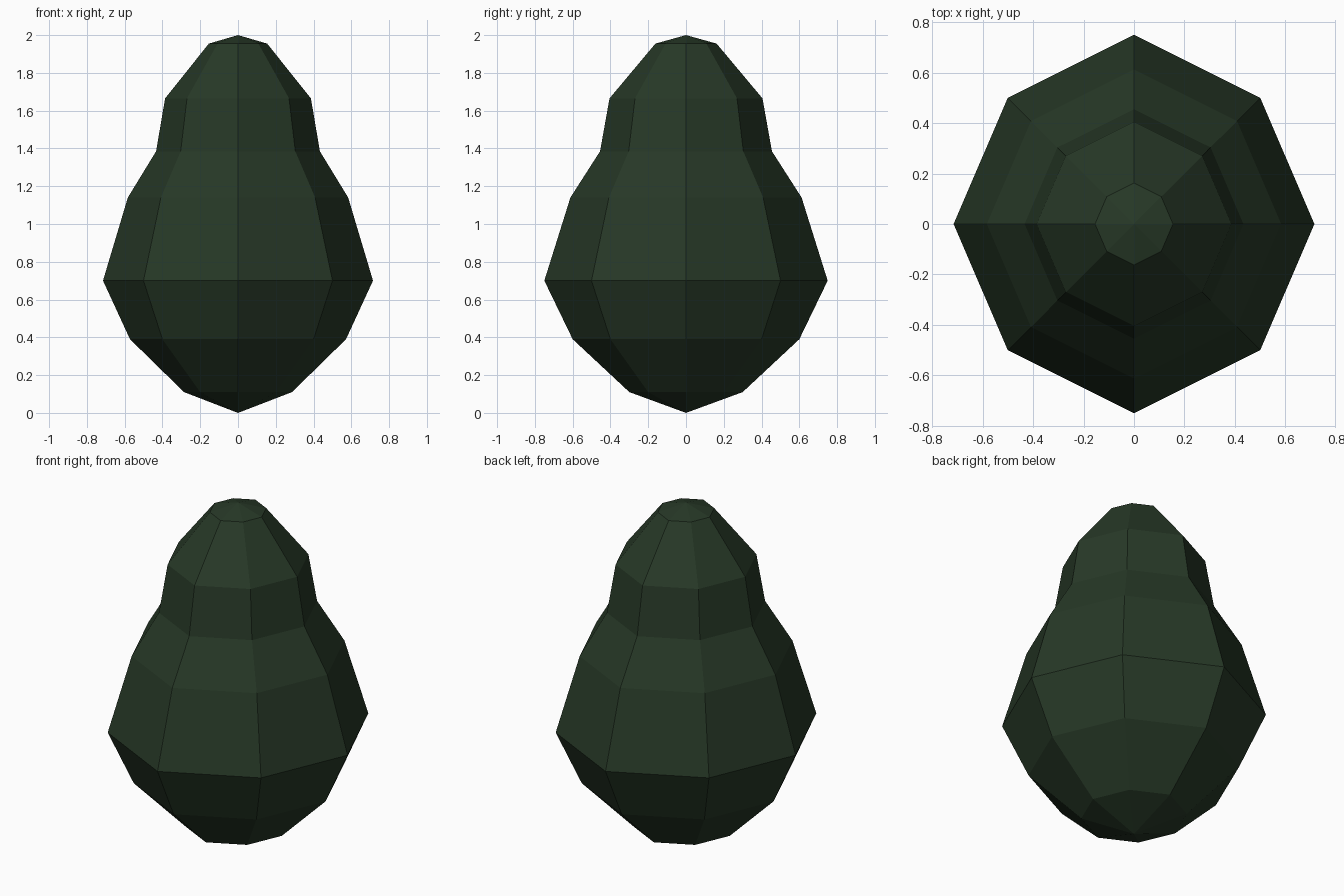
import bpy, bmesh, math

if "Cube" in bpy.data.objects:
    bpy.data.objects.remove(bpy.data.objects["Cube"])

# dark green skin
skin = bpy.data.materials.new("dark green skin")
skin.diffuse_color = (0.020, 0.040, 0.020, 1)
skin.use_nodes = True
skin.node_tree.nodes["Principled BSDF"].inputs["Base Color"].default_value = skin.diffuse_color

# (height, half depth) of each eight-sided ring, bottom to top
PROFILE = [(0.11, 0.30), (0.39, 0.60), (0.70, 0.75), (1.14, 0.612),
           (1.385, 0.455), (1.665, 0.405), (1.955, 0.162)]
WIDTH, DIAGONAL = 0.953, 0.667   # side and corner reach relative to depth

bm = bmesh.new()


def ring(z, r):
    verts = []
    for i in range(8):
        a = i * math.pi / 4
        c, s = round(math.cos(a)), round(math.sin(a))
        kx, ky = (DIAGONAL, DIAGONAL) if i % 2 else (WIDTH, 1)
        verts.append(bm.verts.new((c * kx * r, s * ky * r, z)))
    return verts


# pear body
rings = [ring(z, r) for z, r in PROFILE]
bottom, top = bm.verts.new((0, 0, 0)), bm.verts.new((0, 0, 2))
for i in range(8):
    j = (i + 1) % 8
    for lo, hi in zip(rings, rings[1:]):
        bm.faces.new((lo[i], lo[j], hi[j], hi[i]))
    # pointed ends
    bm.faces.new((bottom, rings[0][j], rings[0][i]))
    bm.faces.new((top, rings[-1][i], rings[-1][j]))

bmesh.ops.recalc_face_normals(bm, faces=bm.faces)
mesh = bpy.data.meshes.new("pear_fruit")
bm.to_mesh(mesh)
bm.free()
mesh.materials.append(skin)
bpy.context.collection.objects.link(bpy.data.objects.new("pear_fruit", mesh))
